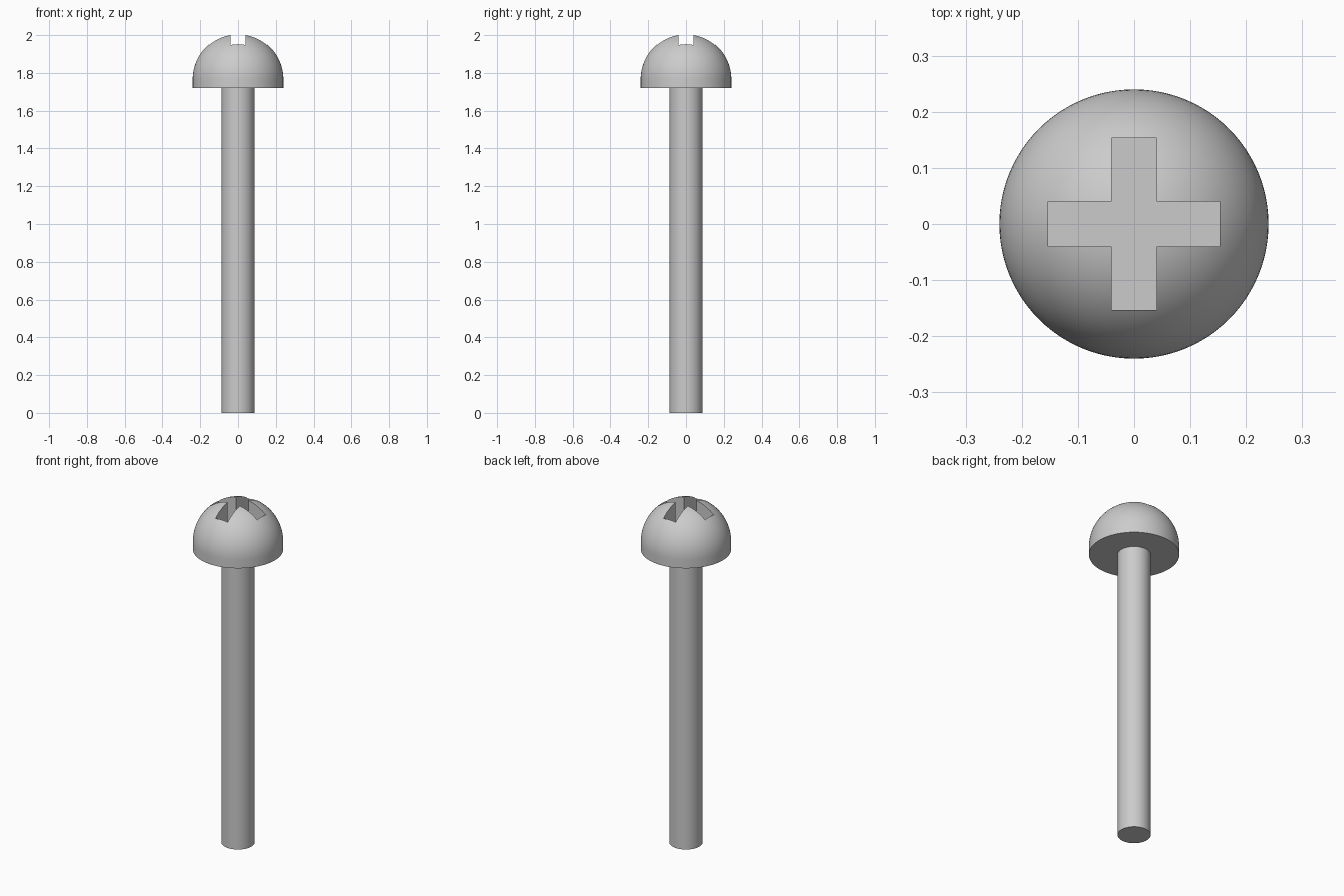
import bpy, bmesh, math
from mathutils import Matrix

cube = bpy.data.objects.get("Cube")
if cube:
    bpy.data.objects.remove(cube, do_unlink=True)

HEAD_R, SHAFT_R = 0.24, 0.088
HEAD_BASE, DOME_Z = 1.72, 1.767      # underside of the head, centre of the dome
SLOT_HALF, SLOT_REACH, SLOT_FLOOR = 0.04, 0.153, 1.82
SIDES = 96

steel = bpy.data.materials.new("grey steel")
steel.use_nodes = True
grey = (0.6, 0.6, 0.6, 1)
steel.diffuse_color = grey
steel.node_tree.nodes["Principled BSDF"].inputs["Base Color"].default_value = grey


def add_object(name, bm):
    bmesh.ops.recalc_face_normals(bm, faces=bm.faces[:])
    mesh = bpy.data.meshes.new(name)
    bm.to_mesh(mesh)
    bm.free()
    mesh.materials.append(steel)
    obj = bpy.data.objects.new(name, mesh)
    bpy.context.collection.objects.link(obj)
    return obj


def lathe(name, profile):
    """Revolve (radius, height) points about the z axis."""
    bm = bmesh.new()
    verts = [bm.verts.new((r, 0, z)) for r, z in profile]
    edges = [bm.edges.new(pair) for pair in zip(verts, verts[1:])]
    bmesh.ops.spin(bm, geom=verts + edges, cent=(0, 0, 0), axis=(0, 0, 1),
                   angle=math.tau, steps=SIDES)
    bmesh.ops.remove_doubles(bm, verts=bm.verts[:], dist=1e-5)
    return add_object(name, bm)


def smooth(obj):
    bpy.ops.object.select_all(action="DESELECT")
    obj.select_set(True)
    bpy.context.view_layer.objects.active = obj
    bpy.ops.object.shade_smooth_by_angle(angle=math.radians(30))


# Straight shaft, running up to the underside of the head
shaft = lathe("shaft", [(0, 0), (SHAFT_R, 0), (SHAFT_R, HEAD_BASE), (0, HEAD_BASE)])

# Domed head with a short straight rim
steps = 24
angles = [math.pi / 2 * i / steps for i in range(steps)]
dome = [(HEAD_R * math.cos(a), DOME_Z + HEAD_R * math.sin(a)) for a in angles]
head = lathe("head", [(0, HEAD_BASE), (HEAD_R, HEAD_BASE)] + dome
             + [(0, DOME_Z + HEAD_R)])

# Cross-shaped cutter: one arm outline repeated four times, then extruded
bm = bmesh.new()
arm = [(SLOT_HALF, -SLOT_HALF), (SLOT_REACH, -SLOT_HALF), (SLOT_REACH, SLOT_HALF)]
outline = []
for quarter in range(4):
    turn = Matrix.Rotation(quarter * math.pi / 2, 3, "Z")
    for x, y in arm:
        vert = bm.verts.new((x, y, SLOT_FLOOR))
        vert.co = turn @ vert.co
        outline.append(vert)
floor = bm.faces.new(outline)
top = bmesh.ops.extrude_face_region(bm, geom=[floor])["geom"]
bmesh.ops.translate(bm, vec=(0, 0, 0.4),
                    verts=[g for g in top if isinstance(g, bmesh.types.BMVert)])
cutter = add_object("slot_cutter", bm)
cutter.hide_render = True

# Cut the cross recess into the head
cut = head.modifiers.new("cross recess", "BOOLEAN")
cut.operation = "DIFFERENCE"
cut.solver = "EXACT"
cut.object = cutter
bpy.context.view_layer.objects.active = head
bpy.ops.object.modifier_apply(modifier=cut.name)
bpy.data.objects.remove(cutter, do_unlink=True)

for part in (shaft, head):
    smooth(part)
